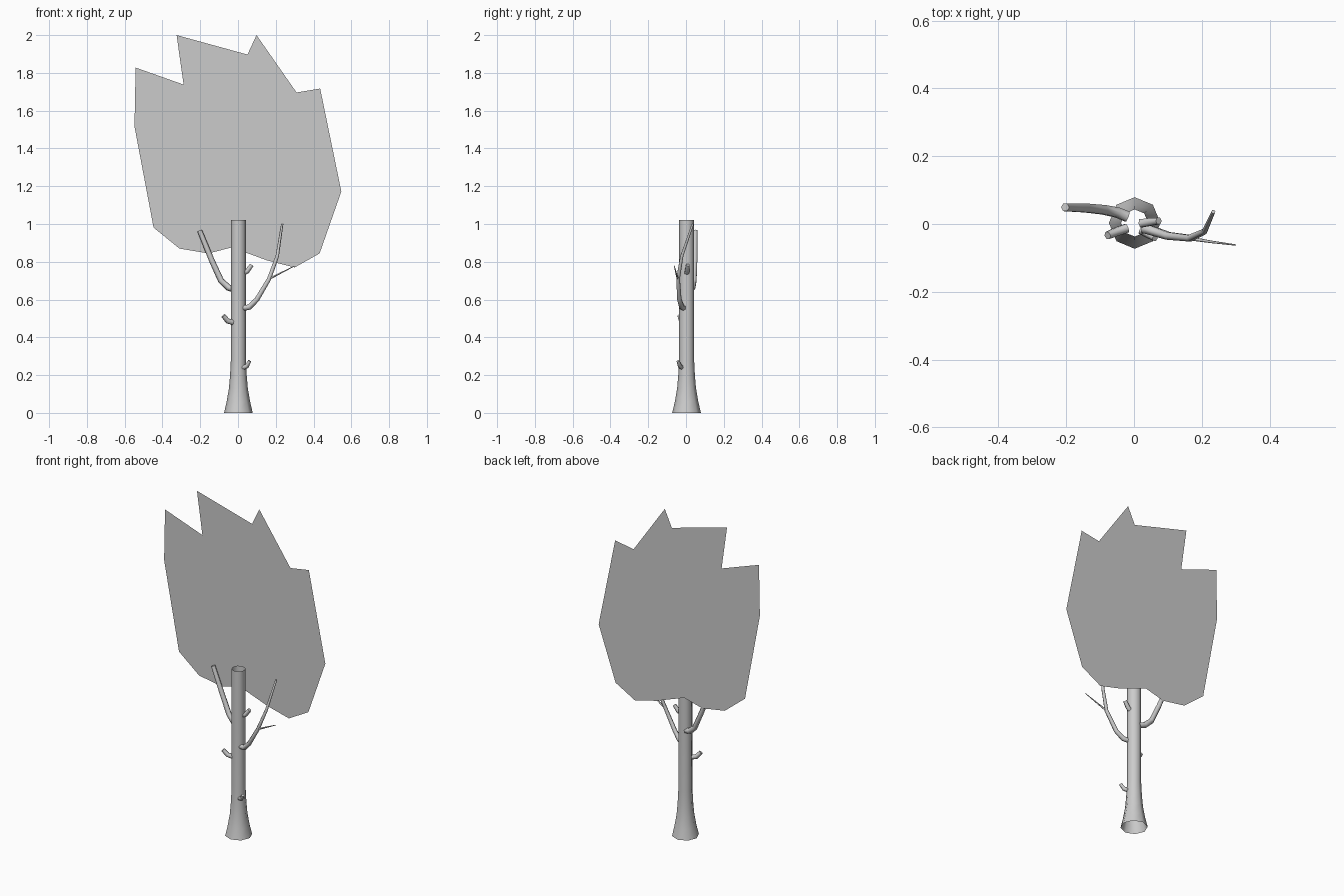
import bpy, bmesh, math
from mathutils import Vector

if "Cube" in bpy.data.objects:
    bpy.data.objects.remove(bpy.data.objects["Cube"])


def make_object(name, bm, smooth=True):
    mesh = bpy.data.meshes.new(name)
    bm.to_mesh(mesh)
    bm.free()
    obj = bpy.data.objects.new(name, mesh)
    bpy.context.collection.objects.link(obj)
    for p in mesh.polygons:
        p.use_smooth = smooth
    return obj


def tube(name, path, radii, sides, cap_end=True):
    """Sweep a round section along a path, with one radius per point."""
    pts = [Vector(p) for p in path]
    bm = bmesh.new()
    rings = []
    for i, p in enumerate(pts):
        tangent = (pts[min(i + 1, len(pts) - 1)] - pts[max(i - 1, 0)]).normalized()
        side = Vector((0, 1, 0)).cross(tangent).normalized()
        up = tangent.cross(side)
        rings.append([bm.verts.new(p + radii[i] * (math.cos(a) * side + math.sin(a) * up))
                      for a in (math.tau * k / sides for k in range(sides))])
    for a, b in zip(rings, rings[1:]):
        for k in range(sides):
            n = (k + 1) % sides
            bm.faces.new((a[k], a[n], b[n], b[k]))
    cap = bm.faces.new(rings[-1]) if cap_end else None
    obj = make_object(name, bm)
    if cap_end:
        obj.data.polygons[-1].use_smooth = False
    return obj


# Trunk: open octagonal tube flaring at the foot
profile = [(0, .076), (.06, .062), (.13, .050), (.20, .044), (.28, .040), (.65, .040), (1.02, .040)]
tube("trunk", [(.002, .003, z) for z, r in profile], [r for z, r in profile], 8, False)

# Long branches
tube("right_branch",
     [(.025, -.012, .555), (.06, -.022, .56), (.10, -.035, .60),
      (.165, -.042, .71), (.208, -.022, .83), (.234, .036, 1.0)],
     [.016, .015, .013, .011, .009, .006], 6)
tube("left_branch",
     [(-.02, .022, .655), (-.05, .034, .663), (-.09, .042, .70),
      (-.14, .047, .81), (-.203, .049, .965)],
     [.018, .017, .016, .015, .013], 6)
tube("twig", [(.165, -.043, .71), (.23, -.053, .743), (.30, -.062, .778)],
     [.006, .004, .002], 5)

# Broken stubs
tube("left_stub", [(-.02, -.012, .478), (-.055, -.024, .487), (-.078, -.034, .515)],
     [.015, .014, .012], 6)
tube("upper_stub", [(.02, .002, .735), (.048, .006, .75), (.073, .009, .783)],
     [.014, .013, .011], 6)
tube("lower_stub", [(.02, -.018, .238), (.046, -.032, .247), (.062, -.042, .275)],
     [.013, .012, .009], 6)

# Foliage: flat jagged leaf card just behind the trunk
outline = [(-.325, 2), (.05, 1.897), (.098, 2), (.31, 1.696), (.435, 1.717), (.475, 1.405),
           (.477, 1.183), (.547, 1.172), (.432, .844), (.30, .77), (.155, .807), (-.034, .876),
           (-.156, .844), (-.31, .870), (-.447, .981), (-.362, 1.008), (-.479, 1.193),
           (-.336, 1.172), (-.548, 1.516), (-.489, 1.558), (-.542, 1.828), (-.288, 1.738)]
bm = bmesh.new()
face = bm.faces.new([bm.verts.new((x, .066, z)) for x, z in reversed(outline)])
bmesh.ops.triangulate(bm, faces=[face])
make_object("foliage", bm, False)
